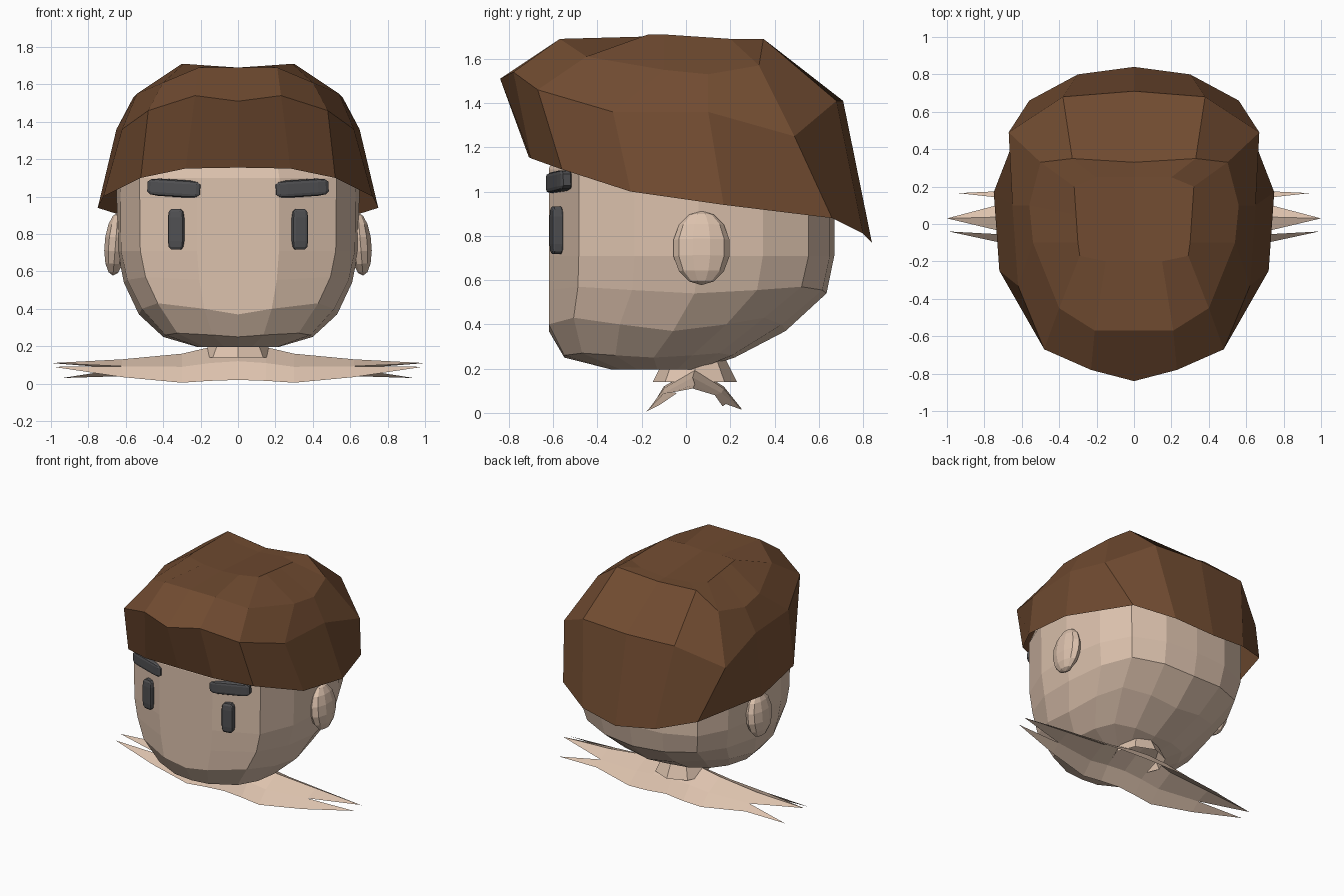
import bpy, bmesh
from math import sin, pi
from mathutils import Matrix, Vector, Euler

if "Cube" in bpy.data.objects:
    bpy.data.objects.remove(bpy.data.objects["Cube"], do_unlink=True)


def material(name, r, g, b):
    m = bpy.data.materials.new(name)
    m.use_nodes = True
    m.diffuse_color = (r, g, b, 1)
    node = next(n for n in m.node_tree.nodes if n.type == 'BSDF_PRINCIPLED')
    node.inputs["Base Color"].default_value = (r, g, b, 1)
    node.inputs["Roughness"].default_value = 0.9
    return m


SKIN = material("skin", 0.72, 0.54, 0.42)
BROWN = material("brown_hair", 0.162, 0.07, 0.03)
CHARCOAL = material("charcoal", 0.08, 0.08, 0.085)


def finish(name, bm, mat, mirror=True):
    """Turn a bmesh into an object, mirrored across the middle."""
    mesh = bpy.data.meshes.new(name)
    bm.to_mesh(mesh)
    bm.free()
    mesh.materials.append(mat)
    obj = bpy.data.objects.new(name, mesh)
    bpy.context.collection.objects.link(obj)
    if mirror:
        mod = obj.modifiers.new("Mirror", 'MIRROR')
        mod.merge_threshold = 0.0005
    return obj


def loft(rows, cap_top=False, cap_bottom=False):
    """Bridge rows of points into quads; returns the bmesh and its rows."""
    bm = bmesh.new()
    grid = [[bm.verts.new(p) for p in row] for row in rows]
    for up, low in zip(grid, grid[1:]):
        for i in range(len(up) - 1):
            bm.faces.new((up[i], low[i], low[i + 1], up[i + 1]))
    if cap_top:
        bm.faces.new(grid[0])
    if cap_bottom:
        bm.faces.new(grid[-1][::-1])
    return bm, grid


# Head: half outlines with a flat face, stacked from crown to chin
outline = [(0, -1), (.34, -1), (.81, -.79), (.97, -.4), (1, .05),
           (.92, .5), (.75, .82), (.4, .97), (0, 1)]


def head_ring(z, width, front, back, lift):
    mid, half = (front + back) / 2, (back - front) / 2
    return [(x * width, mid + y * half, z + lift * sin(pi * i / 4) ** 2)
            for i, (x, y) in enumerate(outline)]


head_rings = [(1.5, .4, -.45, .4, 0), (1.3, .57, -.55, .57, 0),
              (1.1, .65, -.62, .67, 0), (.71, .645, -.62, .67, 0),
              (.54, .61, -.62, .635, .03), (.37, .53, -.62, .45, .06),
              (.25, .4, -.55, .22, .02), (.197, .22, -.34, .06, 0)]
bm, _ = loft([head_ring(*r) for r in head_rings], True, True)
finish("head", bm, SKIN)

# Hair: crown, upper, brim and rim rows, each from front to back
crown = [(0, -.2, 1.69), (.15, -.2, 1.7), (.29, -.17, 1.71), (.3, -.1, 1.71),
         (.31, .05, 1.7), (.32, .2, 1.69), (.2, .25, 1.68), (0, .25, 1.66)]
upper = [(0, -.57, 1.69), (.21, -.57, 1.69), (.4, -.45, 1.61), (.54, -.1, 1.55),
         (.56, .1, 1.53), (.5, .33, 1.57), (.33, .35, 1.69), (0, .33, 1.66)]
brim = [(0, -.84, 1.51), (.23, -.78, 1.54), (.48, -.67, 1.46), (.62, -.33, 1.36),
        (.65, .1, 1.36), (.67, .49, 1.25), (.38, .68, 1.41), (0, .71, 1.41)]
rim = [(0, -.71, 1.155), (.28, -.7, 1.15), (.52, -.56, 1.1), (.72, -.25, 1),
       (.75, .17, .94), (.56, .66, .88), (.3, .8, .81), (0, .84, .77)]
bm, _ = loft([crown, upper, brim, rim], True)
finish("hair", bm, BROWN)

# Shoulders: arched cloak-like sections ending in three spikes per side
sections = {
    0: [(-.16, .02), (-.1, .12), (.04, .2), (.17, .12), (.24, .03)],
    .15: [(-.17, .015), (-.1, .11), (.04, .195), (.17, .11), (.25, .02)],
    .3: [(-.18, .005), (-.1, .09), (.03, .16), (.16, .09), (.25, .015)],
    .62: [(-.12, .035), (-.06, .093), (.04, .13), (.13, .08), (.18, .04)],
}
bm, grid = loft([[(x, y, z) for y, z in s] for x, s in sections.items()])
front, front_mid, ridge, back_mid, back = grid[-1]
front_tip = bm.verts.new((.99, -.04, .09))
top_tip = bm.verts.new((1, .03, .11))
back_tip = bm.verts.new((.94, .165, .03))
for tri in ((front, front_tip, front_mid), (front_mid, top_tip, ridge),
            (ridge, top_tip, back_mid), (back_mid, back_tip, back)):
    bm.faces.new(tri)
finish("shoulders", bm, SKIN)

# Neck
bm = bmesh.new()
bmesh.ops.create_cone(bm, segments=8, radius1=.19, radius2=.13, depth=.12,
                      matrix=Matrix.Translation((0, .04, .2)))
finish("neck", bm, SKIN, mirror=False)

# Ears
bm = bmesh.new()
place = Matrix.LocRotScale(Vector((.655, .07, .745)), Euler((0, -.08, 0)),
                           Vector((.062, .13, .168)))
bmesh.ops.create_uvsphere(bm, u_segments=10, v_segments=7, radius=1, matrix=place)
finish("ears", bm, SKIN)


# Eyes and eyebrows: chamfered blocks turned to follow the face
def block(name, loc, rot, size):
    bm = bmesh.new()
    bmesh.ops.create_cube(bm, size=2)
    bmesh.ops.bevel(bm, geom=bm.edges[:], offset=.42, segments=2, profile=.5,
                    affect='EDGES')
    bm.transform(Matrix.LocRotScale(Vector(loc), Euler(rot), Vector(size)))
    finish(name, bm, CHARCOAL)


block("eyes", (.33, -.585, .825), (0, 0, .2), (.043, .027, .108))
block("eyebrows", (.34, -.575, 1.045), (0, -.06, .26), (.145, .03, .046))
